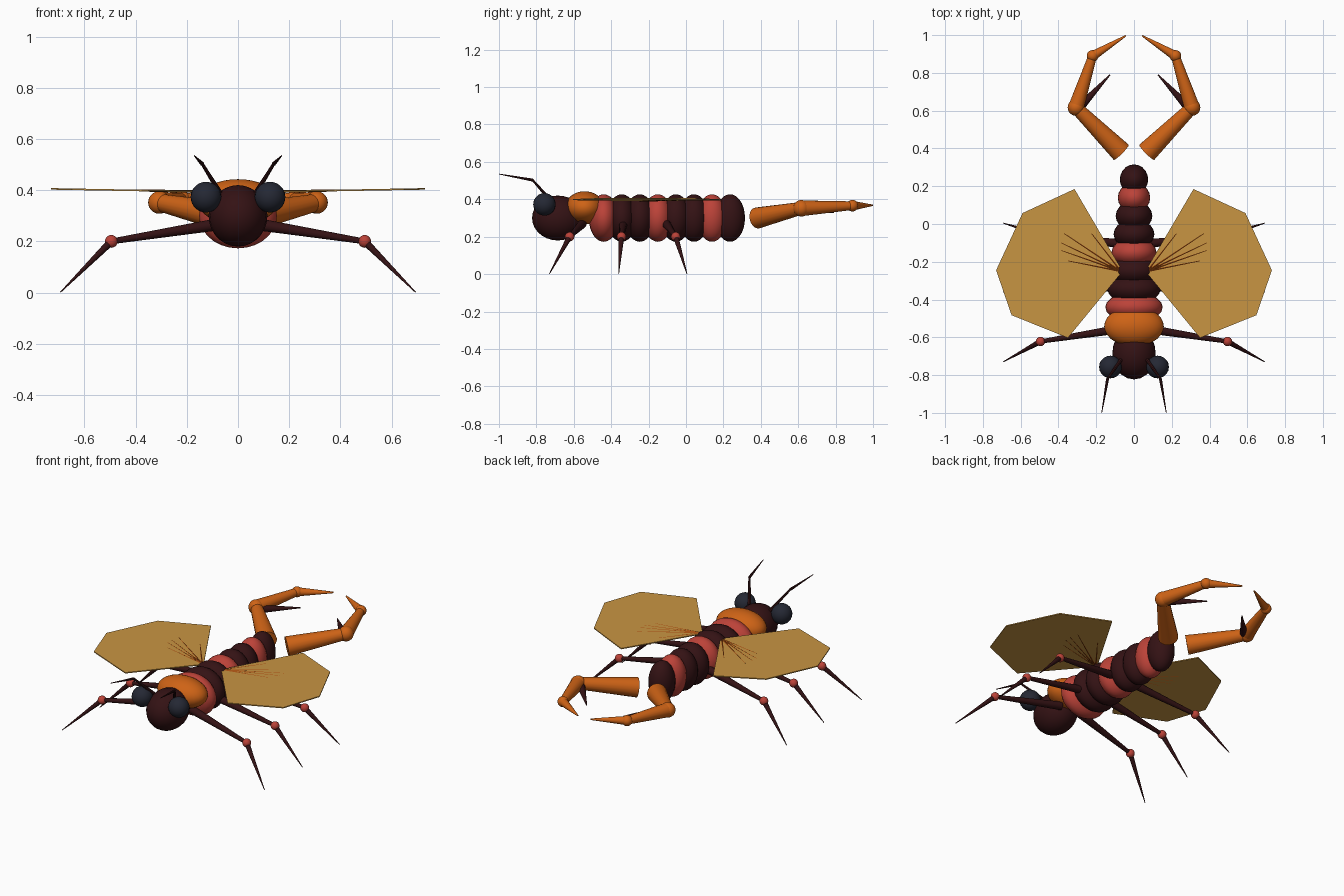
import bpy, bmesh, math
from mathutils import Vector

if "Cube" in bpy.data.objects:
    bpy.data.objects.remove(bpy.data.objects["Cube"])


def material(name, rgb):
    m = bpy.data.materials.new(name)
    m.diffuse_color = (*rgb, 1)
    m.use_nodes = True
    m.node_tree.nodes["Principled BSDF"].inputs["Base Color"].default_value = m.diffuse_color
    return m


DARK = material("dark_maroon", (0.034, 0.006, 0.007))
RED = material("brick_red", (0.50, 0.055, 0.04))
ORANGE = material("burnt_orange", (0.62, 0.125, 0.008))
AMBER = material("amber_wing", (0.58, 0.30, 0.055))
VEIN = material("vein_brown", (0.36, 0.075, 0.006))
EYE = material("slate_eye", (0.018, 0.021, 0.034))


def finish(bm, name, mat, smooth=True):
    bmesh.ops.recalc_face_normals(bm, faces=bm.faces)
    mesh = bpy.data.meshes.new(name)
    bm.to_mesh(mesh)
    bm.free()
    mesh.materials.append(mat)
    ob = bpy.data.objects.new(name, mesh)
    bpy.context.collection.objects.link(ob)
    if smooth:
        bpy.ops.object.select_all(action='DESELECT')
        ob.select_set(True)
        bpy.context.view_layer.objects.active = ob
        bpy.ops.object.shade_smooth_by_angle(angle=math.radians(40))
    return ob


def ellipsoid(name, center, radii, mat, seg=20, rings=14):
    bm = bmesh.new()
    bmesh.ops.create_uvsphere(bm, u_segments=seg, v_segments=rings, radius=1)
    bmesh.ops.scale(bm, vec=radii, verts=bm.verts)
    bmesh.ops.translate(bm, vec=center, verts=bm.verts)
    return finish(bm, name, mat)


def taper(name, a, b, r1, r2, mat, sides=12):
    """Tapered rod from point a to point b."""
    a, b = Vector(a), Vector(b)
    bm = bmesh.new()
    bmesh.ops.create_cone(bm, cap_ends=True, segments=sides,
                          radius1=r1, radius2=r2, depth=(b - a).length)
    bmesh.ops.rotate(bm, verts=bm.verts,
                     matrix=(b - a).to_track_quat('Z', 'Y').to_matrix())
    bmesh.ops.translate(bm, vec=(a + b) / 2, verts=bm.verts)
    return finish(bm, name, mat)


def wing_z(x):
    return 0.392 + 0.018 * x


# Banded abdomen, narrowing toward the tail
for i in range(8):
    ellipsoid(f"abdomen_ring_{i + 1}", (0, -0.44 + 0.0965 * i, 0.30),
              (0.152 - 0.011 * i, 0.08, 0.127), RED if i % 3 == 0 else DARK)

# Head and thorax
ellipsoid("head", (0, -0.685, 0.30), (0.115, 0.138, 0.12), DARK)
ellipsoid("thorax", (0, -0.542, 0.355), (0.158, 0.105, 0.088), ORANGE, 28, 18)

# Leg positions along the body: base, knee, foot
LEGS = {"front": (-0.555, -0.622, -0.73),
        "middle": (-0.335, -0.345, -0.36),
        "hind": (-0.105, -0.055, 0.005)}

WING = [(0.06, -0.25), (0.315, 0.185), (0.59, 0.058), (0.73, -0.245),
        (0.648, -0.483), (0.35, -0.603)]
VEINS = [(0.225, -0.05), (0.37, -0.05), (0.385, -0.1),
         (0.385, -0.14), (0.35, -0.195)]

for s, side in ((1, "right"), (-1, "left")):
    # Eyes and antennae
    ellipsoid(f"{side}_eye", (s * 0.125, -0.757, 0.373), (0.06,) * 3, EYE)
    kink = (s * 0.14, -0.82, 0.503)
    taper(f"{side}_antenna_base", (s * 0.07, -0.72, 0.39), kink, 0.01, 0.006, DARK, 8)
    taper(f"{side}_antenna_tip", kink, (s * 0.171, -1.0, 0.535), 0.008, 0.002, DARK, 8)

    # Legs
    for leg, (y0, y1, y2) in LEGS.items():
        knee = (s * 0.495, y1, 0.2)
        taper(f"{side}_{leg}_thigh", (s * 0.07, y0, 0.268), knee, 0.024, 0.011, DARK)
        ellipsoid(f"{side}_{leg}_knee", knee, (0.025,) * 3, RED, 16, 10)
        taper(f"{side}_{leg}_shin", knee, (s * 0.693, y2, 0.002), 0.015, 0.002, DARK)

    # Thin faceted wing
    bm = bmesh.new()
    rows = [[bm.verts.new((s * x, y, wing_z(x) + dz)) for x, y in WING]
            for dz in (-0.003, 0.003)]
    bm.faces.new(rows[0])
    bm.faces.new(rows[1])
    for i in range(len(WING)):
        j = (i + 1) % len(WING)
        bm.faces.new((rows[0][i], rows[0][j], rows[1][j], rows[1][i]))
    finish(bm, f"{side}_wing", AMBER, smooth=False)

    # Wing veins fanning from the root
    for k, (x, y) in enumerate(VEINS):
        taper(f"{side}_wing_vein_{k + 1}", (s * 0.07, -0.25, wing_z(0.07)),
              (s * x, y, wing_z(x)), 0.006, 0.004, VEIN, 6)

    # Tail pincer: three tapered pieces with round joints and an inner spine
    root = (s * 0.068, 0.38, 0.30)
    elbow = (s * 0.307, 0.617, 0.352)
    wrist = (s * 0.219, 0.89, 0.366)
    tip = (s * 0.043, 0.997, 0.368)
    taper(f"{side}_pincer_base", root, elbow, 0.057, 0.034, ORANGE, 18)
    ellipsoid(f"{side}_pincer_elbow", elbow, (0.044,) * 3, ORANGE)
    taper(f"{side}_pincer_middle", elbow, wrist, 0.042, 0.023, ORANGE, 18)
    ellipsoid(f"{side}_pincer_wrist", wrist, (0.031,) * 3, ORANGE)
    taper(f"{side}_pincer_tip", wrist, tip, 0.026, 0.004, ORANGE, 18)
    taper(f"{side}_pincer_spine", (s * 0.285, 0.62, 0.345),
          (s * 0.127, 0.79, 0.33), 0.024, 0.003, DARK)
